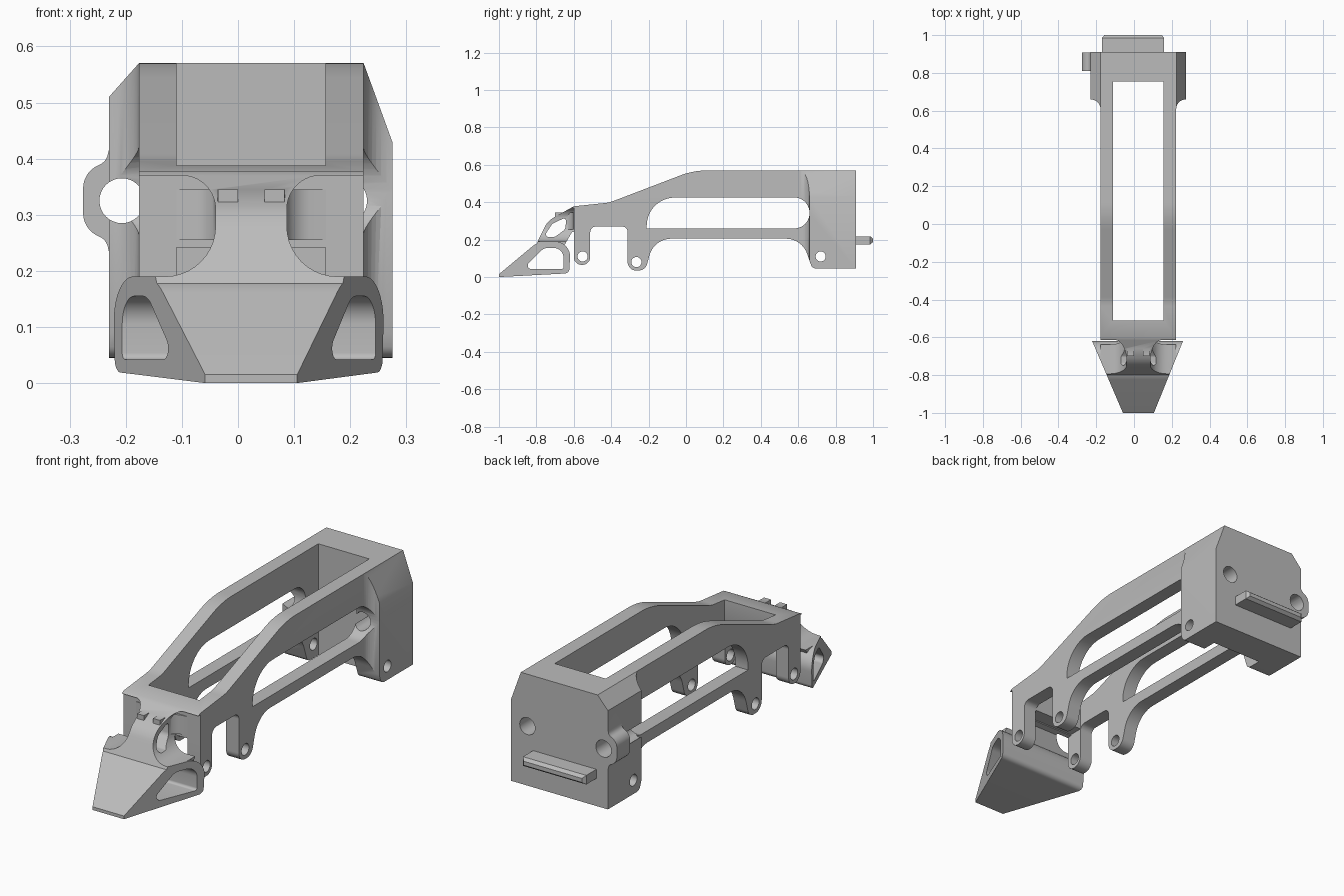
import bpy
import bmesh
import math
from mathutils import Vector

cube = bpy.data.objects.get("Cube")
if cube:
    bpy.data.objects.remove(cube, do_unlink=True)

grey = bpy.data.materials.new("plain grey")
grey.use_nodes = True
grey.diffuse_color = (0.5, 0.5, 0.5, 1)
grey.node_tree.nodes["Principled BSDF"].inputs["Base Color"].default_value = (0.5, 0.5, 0.5, 1)

MID = 0.0235          # centre plane of the arm
HALF = 0.2            # half width of the arm


def rounded(corners, steps=10):
    """Turn (a, b, radius) corners into an outline with filleted corners."""
    out = []
    n = len(corners)
    for i, corner in enumerate(corners):
        p = Vector(corner[:2])
        r = corner[2] if len(corner) > 2 else 0
        if not r:
            out.append(p)
            continue
        u = (Vector(corners[i - 1][:2]) - p).normalized()
        v = (Vector(corners[(i + 1) % n][:2]) - p).normalized()
        half = u.angle(v) / 2
        centre = p + (u + v).normalized() * r / math.sin(half)
        start = p + u * r / math.tan(half) - centre
        end = p + v * r / math.tan(half) - centre
        turn = start.angle_signed(end)
        for k in range(steps + 1):
            a = -turn * k / steps
            out.append(centre + Vector((start.x * math.cos(a) - start.y * math.sin(a),
                                        start.x * math.sin(a) + start.y * math.cos(a))))
    return out


def prism(name, outline, axis, lo, hi):
    """Extrude a 2D outline along an axis; the outline uses the other two axes in order."""
    bm = bmesh.new()

    def place(p, d):
        return {"x": (d, p[0], p[1]), "y": (p[0], d, p[1]), "z": (p[0], p[1], d)}[axis]
    base = bm.faces.new([bm.verts.new(place(p, lo)) for p in outline])
    grown = bmesh.ops.extrude_face_region(bm, geom=[base])
    verts = [g for g in grown["geom"] if isinstance(g, bmesh.types.BMVert)]
    bmesh.ops.translate(bm, verts=verts, vec=Vector(place((0, 0), hi - lo)))
    bmesh.ops.recalc_face_normals(bm, faces=bm.faces)
    mesh = bpy.data.meshes.new(name)
    bm.to_mesh(mesh)
    bm.free()
    mesh.materials.append(grey)
    ob = bpy.data.objects.new(name, mesh)
    bpy.context.collection.objects.link(ob)
    return ob


def box(name, x, y, z):
    return prism(name, [(x[0], y[0]), (x[1], y[0]), (x[1], y[1]), (x[0], y[1])], "z", *z)


def disc(a, b, r, n=32):
    return [(a + r * math.cos(2 * math.pi * k / n), b + r * math.sin(2 * math.pi * k / n))
            for k in range(n)]


def combine(ob, other, operation):
    mod = ob.modifiers.new("combine", "BOOLEAN")
    mod.operation = operation
    mod.solver = "EXACT"
    mod.object = other
    bpy.context.view_layer.objects.active = ob
    bpy.ops.object.modifier_apply(modifier=mod.name)
    bpy.data.objects.remove(other, do_unlink=True)


def mirrored(outline):
    return [(2 * MID - p[0], p[1]) for p in outline]


# Arm: side outline with hinge lugs and arched underside
frame = prism("frame", rounded([
    (-0.6, 0.378), (-0.41, 0.398, 0.2), (0.04, 0.57, 0.4), (0.91, 0.57), (0.91, 0.045),
    (0.675, 0.045, 0.03), (0.62, 0.205, 0.12), (-0.17, 0.205, 0.12),
    (-0.218, 0.035, 0.045), (-0.312, 0.035, 0.045), (-0.312, 0.27, 0.03),
    (-0.512, 0.27, 0.03), (-0.512, 0.065, 0.042), (-0.6, 0.065, 0.042)]), "x", -0.23, 0.275)

# Plan: narrow arm with concave sweeps out to the rear block
plan = [(MID - HALF, -0.7), (MID + HALF, -0.7)]
for k in range(9):
    a = math.pi - k * math.pi / 16
    plan.append((0.275 + 0.0515 * math.cos(a), 0.609 + 0.051 * math.sin(a)))
plan.append((0.275, 1))
plan.append((-0.23, 1))
for k in range(9):
    a = math.pi / 2 - k * math.pi / 16
    plan.append((-0.23 + 0.0535 * math.cos(a), 0.606 + 0.054 * math.sin(a)))
combine(frame, prism("plan_cutter", plan, "z", -0.5, 1), "INTERSECT")

# Chamfered upper corners of the rear block
section = [(-0.3, -0.1), (0.3, -0.1), (0.3, 0.43), (0.275, 0.43), (0.224, 0.57), (0.224, 0.7),
           (-0.1765, 0.7), (-0.1765, 0.57), (-0.23, 0.51), (-0.3, 0.51)]
combine(frame, prism("chamfer_cutter", section, "y", -1.5, 1.5), "INTERSECT")

# Central opening, space below the front bridge, and side windows
inner = (-0.11, 0.156)
combine(frame, box("opening_cutter", inner, (-0.51, 0.755), (-0.5, 1)), "DIFFERENCE")
combine(frame, box("bridge_cutter", inner, (-0.8, -0.5), (-0.5, 0.25)), "DIFFERENCE")
window = rounded([(-0.21, 0.26), (-0.21, 0.425, 0.15), (0.66, 0.425, 0.08), (0.66, 0.26, 0.08)])
combine(frame, prism("window_cutter", window, "x", -0.5, 0.5), "DIFFERENCE")

# Pivot holes across the lugs
for y, z in ((-0.265, 0.08), (-0.553, 0.11), (0.72, 0.11)):
    combine(frame, prism("pivot_cutter", disc(y, z, 0.027), "x", -0.5, 0.5), "DIFFERENCE")

# Side eyelet and lengthwise holes in the rear block
eyelet = prism("eyelet", rounded([
    (-0.15, 0.42), (-0.229, 0.42), (-0.235, 0.395, 0.025), (-0.276, 0.375, 0.045),
    (-0.276, 0.275, 0.045), (-0.235, 0.255, 0.025), (-0.229, 0.23), (-0.15, 0.23)]),
    "y", 0.81, 0.909)
combine(frame, eyelet, "UNION")
for x in (-0.207, 0.19):
    combine(frame, prism("hole_cutter", disc(x, 0.325, 0.04), "y", 0.6, 1.2), "DIFFERENCE")

# Foot: wedge tapering to the toe, with a rounded hole across it
wedge = [(MID - 0.09 + 0.008, -1), (MID + 0.082, -1), (MID + 0.252, -0.58), (MID - 0.262, -0.58)]
foot = prism("foot", rounded([
    (-1, 0), (-1, 0.015), (-0.79, 0.19, 0.12), (-0.615, 0.19, 0.08), (-0.625, 0.02, 0.025)]),
    "x", -0.5, 0.5)
combine(foot, prism("wedge_cutter", wedge, "z", -1, 1), "INTERSECT")

# Neck: slab scooped on both sides, flaring into the arm
neck = prism("neck", rounded([
    (-0.81, 0.155), (-0.74, 0.3, 0.12), (-0.6, 0.378), (-0.58, 0.378), (-0.58, 0.245),
    (-0.61, 0.24), (-0.65, 0.17), (-0.7, 0.14)]), "x", MID - HALF, MID + HALF)
combine(neck, prism("neck_cutter", wedge, "z", -1, 1), "INTERSECT")
scoop = rounded([(-0.5, 0.19), (-0.04, 0.19, 0.09), (-0.04, 0.37, 0.06), (-0.5, 0.37)])
for shape in (scoop, mirrored(scoop)):
    combine(neck, prism("scoop_cutter", shape, "y", -1.2, -0.6), "DIFFERENCE")
flare = rounded([(0, -0.7), (0, -0.59), (-0.11, -0.59), (-0.11, -0.602),
                 (-0.038, -0.61, 0.05), (-0.036, -0.7)])
for shape in (flare, mirrored(flare)):
    combine(neck, prism("flare", shape, "z", 0.255, 0.345), "UNION")
combine(foot, neck, "UNION")
foot_hole = rounded([(-0.875, 0.042, 0.02), (-0.76, 0.155, 0.05),
                     (-0.655, 0.155, 0.05), (-0.655, 0.042, 0.012)])
slot = rounded([(-0.762, 0.212, 0.015), (-0.715, 0.285, 0.04),
                (-0.64, 0.32, 0.012), (-0.645, 0.255, 0.03), (-0.7, 0.215, 0.02)])
for shape in (foot_hole, slot):
    combine(foot, prism("foot_cutter", shape, "x", -0.6, 0.6), "DIFFERENCE")
combine(frame, foot, "UNION")

# Rear tab with a bevelled end
tab = prism("rear_tab", [(0.9, 0.175), (0.985, 0.175), (1, 0.187), (1, 0.206),
                         (0.985, 0.218), (0.9, 0.218)], "x", -0.17, 0.16)
combine(tab, prism("tab_cutter", [(-0.17, 0.8), (0.16, 0.8), (0.16, 0.985), (0.147, 1),
                                  (-0.157, 1), (-0.17, 0.985)], "z", 0, 0.5), "INTERSECT")

# Smooth curved walls, crisp edges
for ob in (frame, tab):
    bpy.ops.object.select_all(action="DESELECT")
    ob.select_set(True)
    bpy.context.view_layer.objects.active = ob
    bpy.ops.object.shade_smooth_by_angle(angle=math.radians(30))
